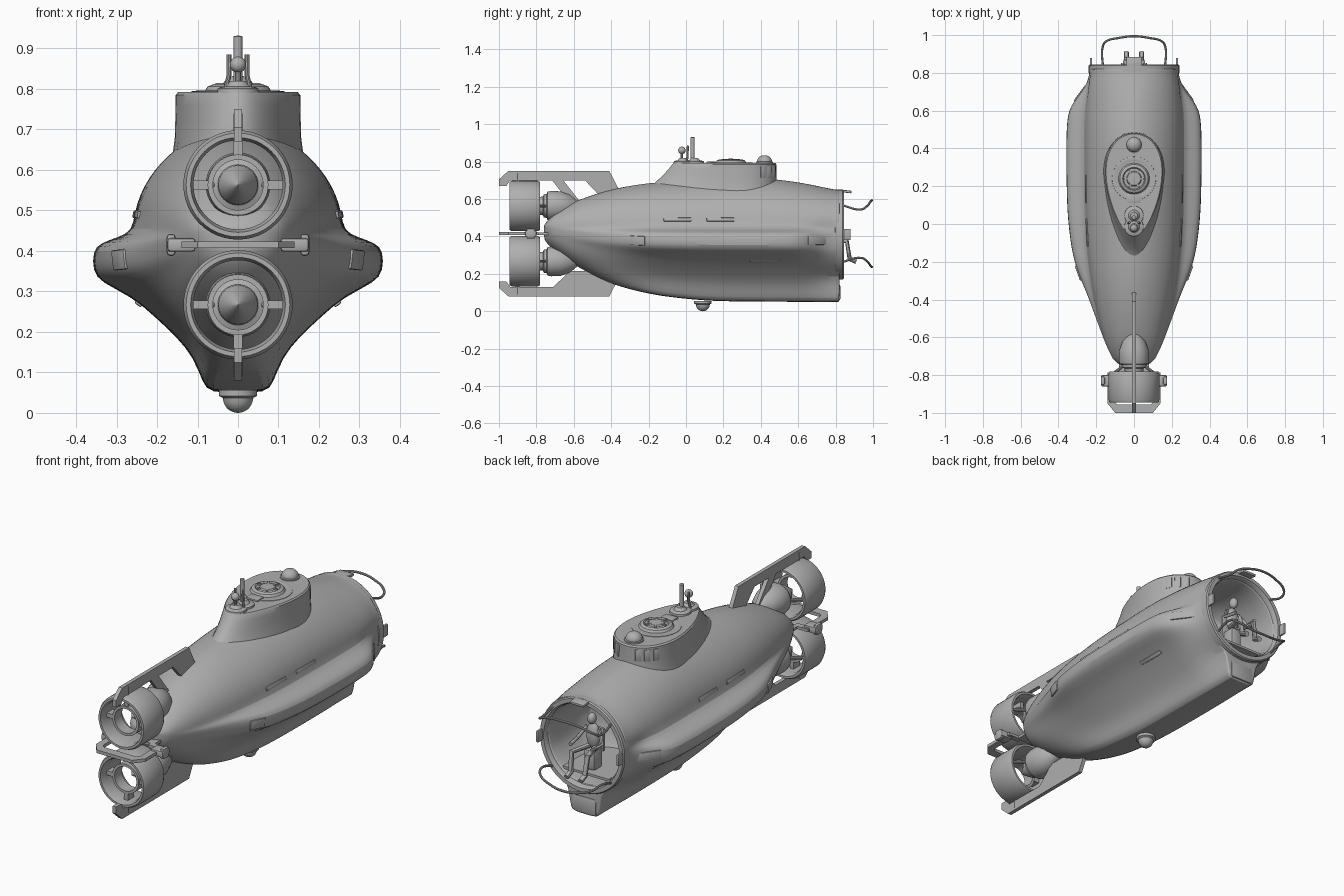
import bpy, bmesh
from math import sin, cos, pi, radians, sqrt
from mathutils import Vector, Matrix
from mathutils.bvhtree import BVHTree

cube = bpy.data.objects.get("Cube")
if cube:
    bpy.data.objects.remove(cube, do_unlink=True)

grey = bpy.data.materials.new("hull_grey")
grey.use_nodes = True
GREY = (0.43, 0.43, 0.43, 1)
grey.diffuse_color = GREY
grey.node_tree.nodes["Principled BSDF"].inputs["Base Color"].default_value = GREY
MID = 0.415  # height of the tail's mirror plane


def finish(name, bm):
    bmesh.ops.recalc_face_normals(bm, faces=bm.faces)
    me = bpy.data.meshes.new(name)
    bm.to_mesh(me)
    bm.free()
    me.materials.append(grey)
    ob = bpy.data.objects.new(name, me)
    bpy.context.collection.objects.link(ob)
    return ob


def loft(name, rings, closed=False):
    bm = bmesh.new()
    vs = [[bm.verts.new(p) for p in r] for r in rings]
    n = len(vs[0])
    for a, b in list(zip(vs, vs[1:])) + ([(vs[-1], vs[0])] if closed else []):
        for i in range(n):
            j = (i + 1) % n
            bm.faces.new((a[i], a[j], b[j], b[i]))
    if not closed:
        bm.faces.new(vs[0])
        bm.faces.new(vs[-1])
    return finish(name, bm)


def lathe(name, profile, loc, axis="Z", n=40, closed=False):
    """Profile of (radius, position along the axis)."""
    rings = []
    for r, h in profile:
        r = max(r, 0.0005)
        ring = [(r * cos(2 * pi * i / n), r * sin(2 * pi * i / n)) for i in range(n)]
        rings.append([Vector(loc) + Vector((u, v, h) if axis == "Z" else (u, h, v)) for u, v in ring])
    return loft(name, rings, closed)


def box(name, loc, size, rot=None, bevel=0.0):
    bm = bmesh.new()
    bmesh.ops.create_cube(bm, size=1)
    bmesh.ops.scale(bm, vec=size, verts=bm.verts)
    if bevel:
        bmesh.ops.bevel(bm, geom=bm.edges[:], offset=bevel, segments=2, affect="EDGES", profile=0.5)
    m = Matrix.Translation(loc) @ (rot.to_matrix().to_4x4() if rot else Matrix())
    bmesh.ops.transform(bm, matrix=m, verts=bm.verts)
    return finish(name, bm)


def ball(name, loc, r, stretch=(1, 1, 1)):
    bm = bmesh.new()
    bmesh.ops.create_uvsphere(bm, u_segments=20, v_segments=12, radius=r)
    bmesh.ops.scale(bm, vec=stretch, verts=bm.verts)
    bmesh.ops.translate(bm, vec=loc, verts=bm.verts)
    return finish(name, bm)


def tube(name, points, r, smooth=True):
    cu = bpy.data.curves.new(name, "CURVE")
    cu.dimensions, cu.bevel_depth, cu.bevel_resolution, cu.use_fill_caps = "3D", r, 3, True
    cu.resolution_u = 6
    sp = cu.splines.new("BEZIER" if smooth else "POLY")
    pts = sp.bezier_points if smooth else sp.points
    pts.add(len(points) - 1)
    for p, co in zip(pts, points):
        if smooth:
            p.co, p.handle_left_type, p.handle_right_type = co, "AUTO", "AUTO"
        else:
            p.co = (*co, 1)
    cu.materials.append(grey)
    bpy.context.collection.objects.link(bpy.data.objects.new(name, cu))


def slab(name, outline, thick, place):
    """Flat plate; place(u, v, t) gives the position in space."""
    return loft(name, [[place(u, v, t) for u, v in outline] for t in (-thick / 2, thick / 2)])


def sample(table, y):
    """Smooth interpolation through (y, value) pairs."""
    ys, vs = zip(*table)
    if y <= ys[0]: return vs[0]
    if y >= ys[-1]: return vs[-1]
    i = max(k for k in range(len(ys) - 1) if ys[k] <= y)

    def slope(k):
        a, b = max(k - 1, 0), min(k + 1, len(ys) - 1)
        return (vs[b] - vs[a]) / (ys[b] - ys[a])
    h = ys[i + 1] - ys[i]
    t = (y - ys[i]) / h
    return (vs[i] * (1 + 2 * t) * (1 - t) ** 2 + slope(i) * h * t * (1 - t) ** 2
            + vs[i + 1] * t * t * (3 - 2 * t) + slope(i + 1) * h * t * t * (t - 1))


# Hull: body width, sponson width, top and keel heights along the length
BODY = [(-.76, .03), (-.74, .085), (-.7, .12), (-.6, .16), (-.4, .21), (-.2, .24), (0, .255), (.5, .26), (.7, .25), (.8, .235)]
WING = [(-.76, .03), (-.74, .085), (-.7, .12), (-.6, .165), (-.4, .24), (-.2, .315), (0, .347), (.2, .357), (.5, .357), (.6, .345), (.7, .31), (.8, .245)]
TOP = [(-.76, .46), (-.74, .485), (-.7, .53), (-.6, .585), (-.4, .65), (-.2, .685), (.2, .712), (.4, .712), (.6, .69), (.8, .65)]
KEEL = [(-.76, .39), (-.74, .36), (-.7, .32), (-.6, .25), (-.4, .15), (-.2, .095), (0, .067), (.2, .054), (.8, .05)]
C = 0.45
# Lower half-section: (depth fraction, body share, sponson share, nose half-width)
LOWER = [(0, 1, 0, .232), (.04, 1, .35, .235), (.075, 1, .8, .235), (.125, 1, 1, .237), (.25, 1, 1, .232),
         (.32, 1, .8, .225), (.41, 1, 0, .205), (.545, .77, 0, .16), (.66, .58, 0, .1),
         (.785, .42, 0, .09), (.95, .33, 0, .08), (1, .27, 0, .07), (1, 0, 0, 0)]


def ramp(y, a, b):
    t = min(max((y - a) / (b - a), 0), 1)
    return t * t * (3 - 2 * t)


def section(y):
    b, w, t, k = (sample(tab, y) for tab in (BODY, WING, TOP, KEEL))
    keel, nose = ramp(y, -.65, -.1), ramp(y, .6, .82)
    lean = 1 + .2 * keel * (1 - nose)
    half = [(b * cos(a) ** lean, C + (t - C) * sin(a)) for a in (radians(d) for d in range(90, 5, -10))]
    half[0] = (0, t)
    for f, sb, sw, xn in LOWER:
        full = b * sb + (w - b) * sw
        plain = b * sqrt(1 - f * f) + (w - b) * sw
        x = plain + (full - plain) * keel
        half.append((x + (xn - x) * nose, C - (C - k) * f))
    return [Vector((x, y, z)) for x, z in half + [(-x, z) for x, z in half[-2:0:-1]]]


stations = [-.76, -.75, -.74, -.72] + [-.7 + .05 * i for i in range(31)] + [.815, .82]
rings = [section(y) for y in stations]
rim = rings[-1]
# Cockpit opening and its inner wall continue the same skin
for r, y in ((.212, .822), (.205, .818), (.2, .78), (.2, .6), (.19, .52), (.1, .48), (.02, .475)):
    spokes = [Vector((p.x, 0, p.z - .41)).normalized() for p in rim]
    rings.append([Vector((d.x * r, y, .41 + d.z * r)) for d in spokes])
hull = loft("hull", rings)
sub = hull.modifiers.new("smooth", "SUBSURF")
sub.levels = sub.render_levels = 1
bpy.context.view_layer.update()
tree = BVHTree.FromObject(hull, bpy.context.evaluated_depsgraph_get())

# Side slots and lamps set on the hull skin
for s in (1, -1):
    for name, y, z, ln, ht in (("rear_slot", -.045, .49, .15, .02), ("front_slot", .185, .49, .15, .02),
                               ("lower_slot", .42, .27, .155, .02), ("rear_lamp", -.26, .378, .085, .05),
                               ("front_lamp", .7, .378, .12, .045)):
        p, nrm, _, _ = tree.ray_cast(Vector((s, y, z)), Vector((-s, 0, 0)))
        if nrm.x * s < 0: nrm = -nrm
        along = (Vector((0, 1, 0)) - nrm * nrm.y).normalized()
        rot = Matrix((nrm, along, nrm.cross(along))).transposed().to_quaternion()
        box(name, p, (.01, ln, ht), rot, .0045)

# Cockpit rim
lathe("cockpit_rim", [(.225, .79), (.24, .8), (.24, .838), (.235, .845), (.215, .845), (.208, .83), (.208, .79)],
      (0, 0, .41), "Y", 56, closed=True)
box("rim_lamp", (0, .86, .64), (.08, .05, .014), Matrix.Rotation(-.12, 3, "X").to_quaternion(), .005)
for s in (1, -1):
    box("rim_tab", (s * .228, .855, .41), (.012, .05, .06), bevel=.004)
box("keel_bumper", (0, .815, .1), (.13, .02, .085), bevel=.008)

# Handrails over and under the cockpit
for name, flip in (("upper_rail", 1), ("lower_rail", -1)):
    right = [(.165, .83, .153), (.165, .94, .13), (.15, .965, .145), (.08, .985, .17)]
    path = [(x, y, MID + flip * z) for x, y, z in
            right + [(0, .994, .178)] + [(-x, y, z) for x, y, z in right[::-1]]]
    tube(name, path, .006)

# Seated pilot
box("cockpit_floor", (0, .66, .255), (.26, .3, .012))
box("seat_base", (0, .75, .315), (.06, .07, .1), bevel=.01)
box("seat_back", (0, .71, .40), (.07, .015, .12), bevel=.006)
ball("pilot_head", (0, .76, .52), .024, (.85, 1, 1.2))
ball("pilot_torso", (0, .75, .43), .06, (.6, .4, 1.1))
for s in (1, -1):
    tube("pilot_leg", [(s * .02, .76, .375), (s * .045, .86, .375), (s * .04, .875, .28), (s * .04, .91, .265)], .013, False)
    tube("pilot_arm", [(s * .035, .75, .47), (s * .07, .78, .41), (s * .06, .85, .405)], .009, False)

# Tower with a wide front and a tapering, flared rear
def tower_ring(z, grow, tail):
    ring = []
    for i in range(56):
        a = 2 * pi * i / 56
        rear = max(-sin(a), 0)
        y = .205 + (.275 + grow) * sin(a) - tail * rear ** 2
        ring.append(((.145 + grow) * cos(a) * (1 + .3 * sin(a) + tail * rear), y, z))
    return ring


loft("tower", [tower_ring(*r) for r in ((.57, .02, .3), (.64, .01, .18), (.68, .005, .1), (.72, .004, .055),
                                        (.76, .003, .02), (.785, .003, 0), (.792, -.003, 0))])
for s in (1, -1):
    for deg in (48, 60, 72):
        a = radians(deg)
        x, y = .146 * cos(a) * (1 + .3 * sin(a)), .205 + .276 * sin(a)
        turn = Matrix.Rotation(s * radians(deg - 18), 3, "Z").to_quaternion()
        box("tower_window", (s * x, y, .745), (.01, .03, .06), turn, .003)

# Hatch, dome and antenna cluster
lathe("hatch", [(.118, .785), (.116, .794), (.1, .796), (.095, .794), (.082, .795), (.075, .806), (.06, .812),
                (.055, .806), (.04, .808), (.035, .814), (0, .816)], (0, .24, 0))
for k in range(3):
    box("hatch_spoke", (0, .24, .811), (.11, .008, .008), Matrix.Rotation(k * pi / 3, 3, "Z").to_quaternion())
box("hatch_hinge", (0, .135, .794), (.07, .05, .012), bevel=.004)
lathe("lookout_dome", [(.046, .785), (.046, .798), (.04, .8)] + [(.04 * cos(a), .8 + .034 * sin(a))
      for a in (radians(d) for d in range(10, 91, 10))], (0, .42, 0))
for y in (-.015, .045):
    lathe("antenna_base", [(.052, .785), (.05, .801), (.045, .804), (.03, .806), (.018, .82), (0, .82)], (0, y, 0))
lathe("mast", [(.011, .8), (.011, .93), (0, .932)], (0, .035, 0), n=16)
tube("lamp_post", [(0, -.022, .8), (0, -.022, .86)], .007, False)
ball("mast_lamp", (0, -.022, .86), .02)
for s in (1, -1):
    tube("aerial", [(s * .03, .005, .8), (s * .022, .008, .835), (s * .022, .01, .885)], .006, False)

# Belly dome
lathe("belly_dome", [(.047, .056), (.047, .042), (.038, .037)] + [(.037 * cos(a), .037 - .037 * sin(a))
      for a in (radians(d) for d in range(10, 91, 10))], (0, .09, 0))

# Thrusters and fins, upper and lower
TIP = [(-.96, .255), (-1, .255), (-1, .29), (-.95, .335), (-.41, .335), (-.34, .2)]
BAR = TIP + [(-.46, .2), (-.54, .285), (-.94, .285)]
SOLID = TIP + [(-.62, .2), (-.71, .285), (-.94, .285)]
BRACE = [(-.72, .29), (-.66, .29), (-.55, .15), (-.61, .15)]
for pos, f, plate in (("upper", 1, BAR), ("lower", -1, SOLID)):
    c = (0, 0, MID + f * .148)
    place = lambda u, v, t: (t, u, MID + f * v)
    lathe(pos + "_duct", [(.128, -.78), (.135, -.795), (.135, -.93), (.128, -.945), (.117, -.945), (.11, -.92),
                          (.11, -.8), (.117, -.78)], c, "Y", 48, closed=True)
    lathe(pos + "_inner_ring", [(.075, -.85), (.075, -.91), (.062, -.91), (.062, -.85)], c, "Y", closed=True)
    lathe(pos + "_motor", [(0, -.86), (.048, -.79), (.05, -.765), (.062, -.76), (.064, -.745), (.076, -.74),
                           (.08, -.72), (.078, -.67), (.06, -.62), (0, -.55)], c, "Y")
    for k in range(3):
        a = k * pi / 2 + (0 if f > 0 else pi)
        box(pos + "_strut", (.092 * cos(a), -.88, c[2] + .092 * sin(a)), (.046, .05, .022),
            Matrix.Rotation(-a, 3, "Y").to_quaternion())
    slab(pos + "_fin", plate, .02, place)
    tube(pos + "_fin_spine", [place(-.9, v, 0) for v in (.28, .325)], .011, False)
    for s in (1, -1):
        tube(pos + "_motor_stay", [(s * .055, -.75, c[2]), (s * .12, -.8, c[2])], .008, False)
slab("upper_fin_brace", BRACE, .02, lambda u, v, t: (t, u, MID + v))

# Horizontal tail frame with end pods
FRAME = [(-.14, -.79), (-.14, -.95), (-.1, -1), (.1, -1), (.14, -.95), (.14, -.79),
         (.105, -.79), (.105, -.94), (.09, -.955), (-.09, -.955), (-.105, -.94), (-.105, -.79)]
slab("tail_frame", FRAME, .016, lambda u, v, t: (u, v, MID + t))
box("tail_crossbar", (0, -.755, MID), (.16, .08, .014))
for s in (1, -1):
    box("tail_arm", (s * .1, -.8, MID), (.08, .03, .014))
    box("tail_pod", (s * .14, -.83, MID), (.07, .06, .034), bevel=.008)
    box("tail_pod_cap", (s * .165, -.83, MID), (.022, .045, .054), bevel=.008)

# Turn tubes into meshes, then shade smooth with sharp edges kept
parts = bpy.context.collection.objects
bpy.ops.object.select_all(action="DESELECT")
for ob in parts:
    if ob.type == "CURVE":
        ob.select_set(True)
        bpy.context.view_layer.objects.active = ob
bpy.ops.object.convert(target="MESH")
for ob in parts:
    ob.select_set(ob.type == "MESH")
bpy.context.view_layer.objects.active = hull
bpy.ops.object.shade_smooth_by_angle(angle=radians(35))
